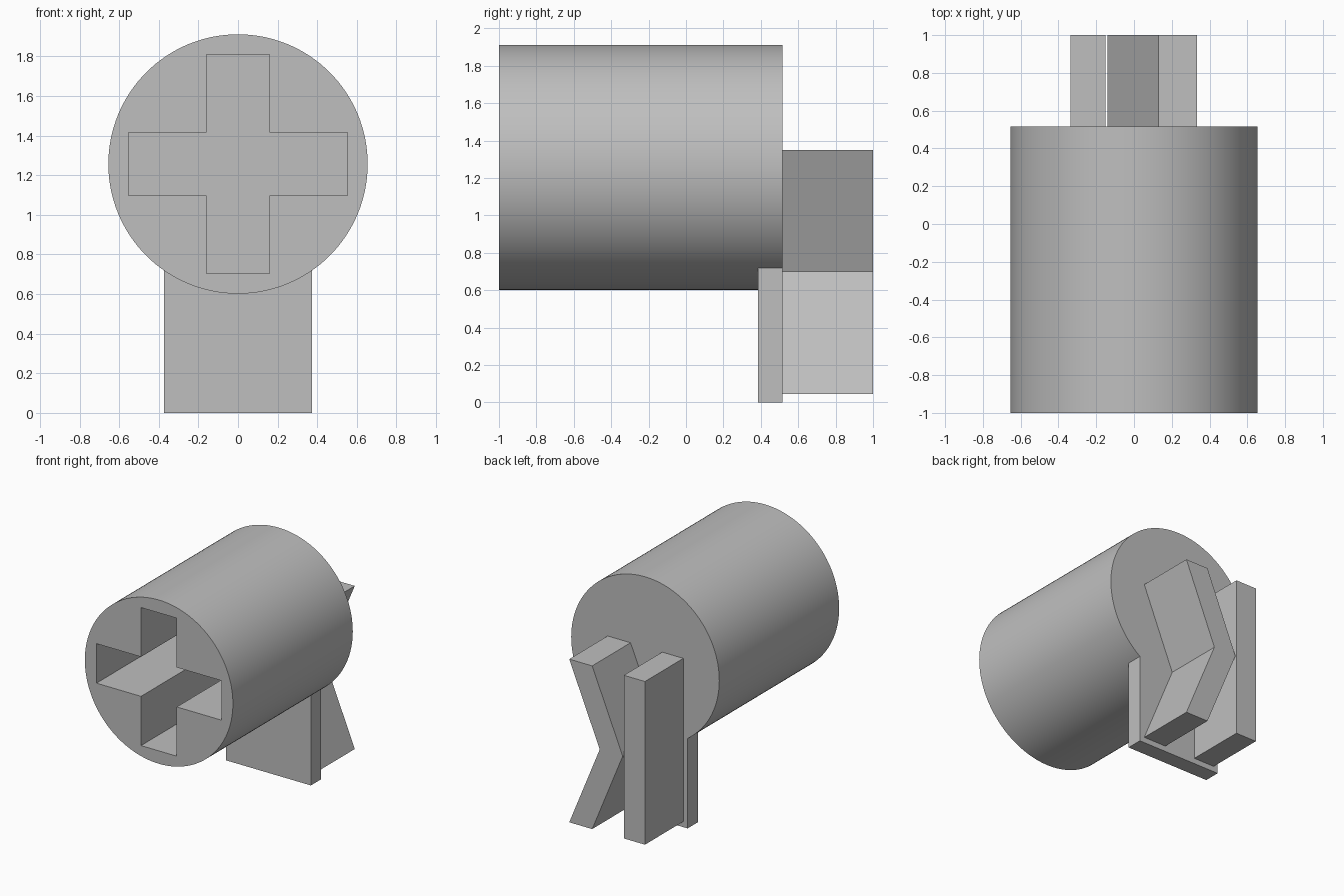
import bpy
import bmesh
import math
from mathutils import Matrix

cube = bpy.data.objects.get("Cube")
if cube:
    bpy.data.objects.remove(cube, do_unlink=True)

# Single grey finish
grey = bpy.data.materials.new("plain grey")
grey.use_nodes = True
grey.diffuse_color = (0.52, 0.52, 0.52, 1)
grey.node_tree.nodes["Principled BSDF"].inputs["Base Color"].default_value = grey.diffuse_color

RADIUS, AXIS_Z = 0.655, 1.257
FRONT, BODY_BACK, BACK = -1.0, 0.515, 1.0
WALL = 0.13


def add_object(name, bm):
    bmesh.ops.recalc_face_normals(bm, faces=bm.faces)
    mesh = bpy.data.meshes.new(name)
    bm.to_mesh(mesh)
    bm.free()
    obj = bpy.data.objects.new(name, mesh)
    bpy.context.collection.objects.link(obj)
    mesh.materials.append(grey)
    return obj


def extrude_profile(name, points, y0, y1):
    """Extrude an outline in the x-z plane from y0 to y1."""
    bm = bmesh.new()
    face = bm.faces.new([bm.verts.new((x, y0, z)) for x, z in points])
    out = bmesh.ops.extrude_face_region(bm, geom=[face])
    verts = [v for v in out["geom"] if isinstance(v, bmesh.types.BMVert)]
    bmesh.ops.translate(bm, vec=(0, y1 - y0, 0), verts=verts)
    return add_object(name, bm)


def rectangle(x0, x1, z0, z1):
    return [(x0, z0), (x1, z0), (x1, z1), (x0, z1)]


# Round body lying along y
bm = bmesh.new()
bmesh.ops.create_cone(bm, cap_ends=True, segments=128, radius1=RADIUS, radius2=RADIUS,
                      depth=BODY_BACK - FRONT,
                      matrix=Matrix.Translation((0, (FRONT + BODY_BACK) / 2, AXIS_Z))
                      @ Matrix.Rotation(math.pi / 2, 4, "X"))
body = add_object("round_body", bm)

# Cross-shaped socket, cut deep into the front of the body
LONG, SHORT = 0.552, 0.158
quarter = [(LONG, -SHORT), (LONG, SHORT), (SHORT, SHORT)]
cross = []
for turn in range(4):
    c, s = round(math.cos(turn * math.pi / 2)), round(math.sin(turn * math.pi / 2))
    cross += [(x * c - z * s, AXIS_Z + x * s + z * c) for x, z in quarter]
cutter = extrude_profile("socket_cutter", cross, FRONT - 0.1, BODY_BACK - WALL)
cutter.hide_render = True

socket = body.modifiers.new("socket", "BOOLEAN")
socket.operation = "DIFFERENCE"
socket.solver = "EXACT"
socket.object = cutter
bpy.ops.object.select_all(action="DESELECT")
bpy.context.view_layer.objects.active = body
body.select_set(True)
bpy.ops.object.modifier_apply(modifier=socket.name)
bpy.data.objects.remove(cutter, do_unlink=True)
bpy.ops.object.shade_smooth_by_angle(angle=math.radians(30))

# Foot plate under the rear of the body
extrude_profile("foot_plate", rectangle(-0.375, 0.375, 0, 0.72), BODY_BACK - WALL, BODY_BACK)

# Rear lugs: an upright bar and a bent bar beside it
LOW, MID, TOP = 0.045, 0.7, 1.35
extrude_profile("upright_lug", rectangle(-0.337, -0.15, LOW, TOP), BODY_BACK, BACK)
INNER, BEND, WIDTH = 0.13, -0.14, 0.203
inner_side = [(INNER, LOW), (BEND, MID), (INNER, TOP)]
outer_side = [(x + WIDTH, z) for x, z in reversed(inner_side)]
extrude_profile("bent_lug", inner_side + outer_side, BODY_BACK, BACK)
